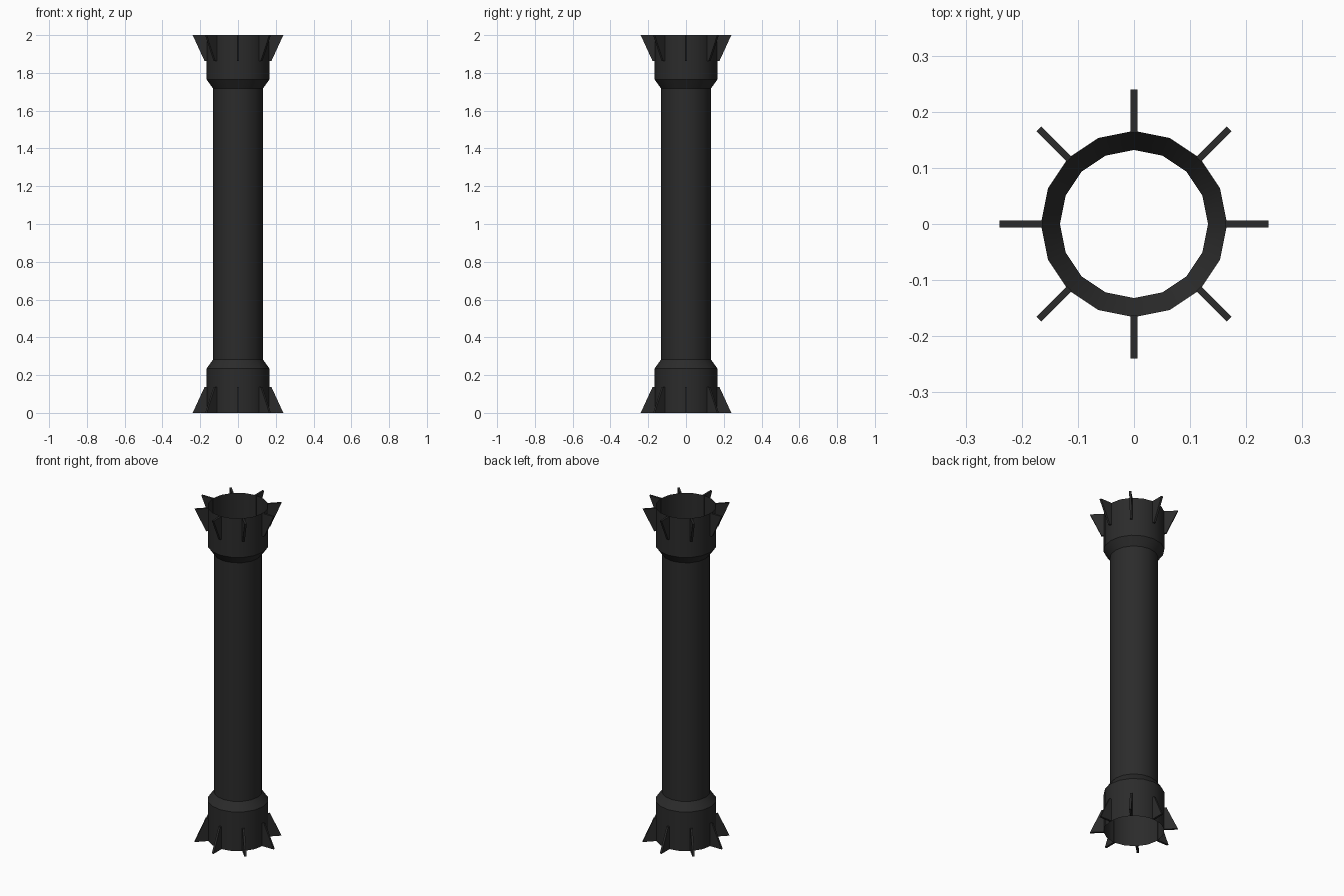
import bpy, bmesh, math
from mathutils import Matrix

if "Cube" in bpy.data.objects:
    bpy.data.objects.remove(bpy.data.objects["Cube"])

SIDES = 16
FINS = 8

mat = bpy.data.materials.new("charcoal black")
mat.diffuse_color = (0.024, 0.024, 0.024, 1)
mat.use_nodes = True
mat.node_tree.nodes["Principled BSDF"].inputs["Base Color"].default_value = mat.diffuse_color


def add_object(name, bm):
    bmesh.ops.recalc_face_normals(bm, faces=bm.faces)
    mesh = bpy.data.meshes.new(name)
    bm.to_mesh(mesh)
    bm.free()
    mesh.materials.append(mat)
    ob = bpy.data.objects.new(name, mesh)
    bpy.context.collection.objects.link(ob)
    return ob


# Open thin-walled tube: shaft with a wider collar at each end
profile = [(0.166, 0), (0.166, 0.235), (0.132, 0.283),
           (0.132, 1.717), (0.166, 1.765), (0.166, 2)]
bm = bmesh.new()
rings = []
for r, z in profile:
    rings.append([bm.verts.new((r * math.cos(math.tau * i / SIDES),
                                r * math.sin(math.tau * i / SIDES), z))
                  for i in range(SIDES)])
for low, high in zip(rings, rings[1:]):
    for i in range(SIDES):
        j = (i + 1) % SIDES
        bm.faces.new((low[i], low[j], high[j], high[i]))
tube = add_object("tube", bm)
bpy.context.view_layer.objects.active = tube
tube.select_set(True)
bpy.ops.object.shade_smooth_by_angle(angle=math.radians(30))
tube.select_set(False)


# Tapered fins around each end, widest at the rim
def fin_ring(name, rim_z, direction):
    bm = bmesh.new()
    half = 0.006
    shape = [(0.163, 0), (0.24, 0), (0.177, 0.137), (0.163, 0.137)]
    for k in range(FINS):
        turn = Matrix.Rotation(math.tau * k / FINS, 4, 'Z')
        sides = []
        for y in (-half, half):
            verts = [bm.verts.new((x, y, rim_z + direction * z)) for x, z in shape]
            bmesh.ops.transform(bm, matrix=turn, verts=verts)
            sides.append(verts)
        a, b = sides
        bm.faces.new(a)
        bm.faces.new(b[::-1])
        for i in range(4):
            j = (i + 1) % 4
            bm.faces.new((a[i], b[i], b[j], a[j]))
    return add_object(name, bm)


fin_ring("bottom_fins", 0, 1)
fin_ring("top_fins", 2, -1)
